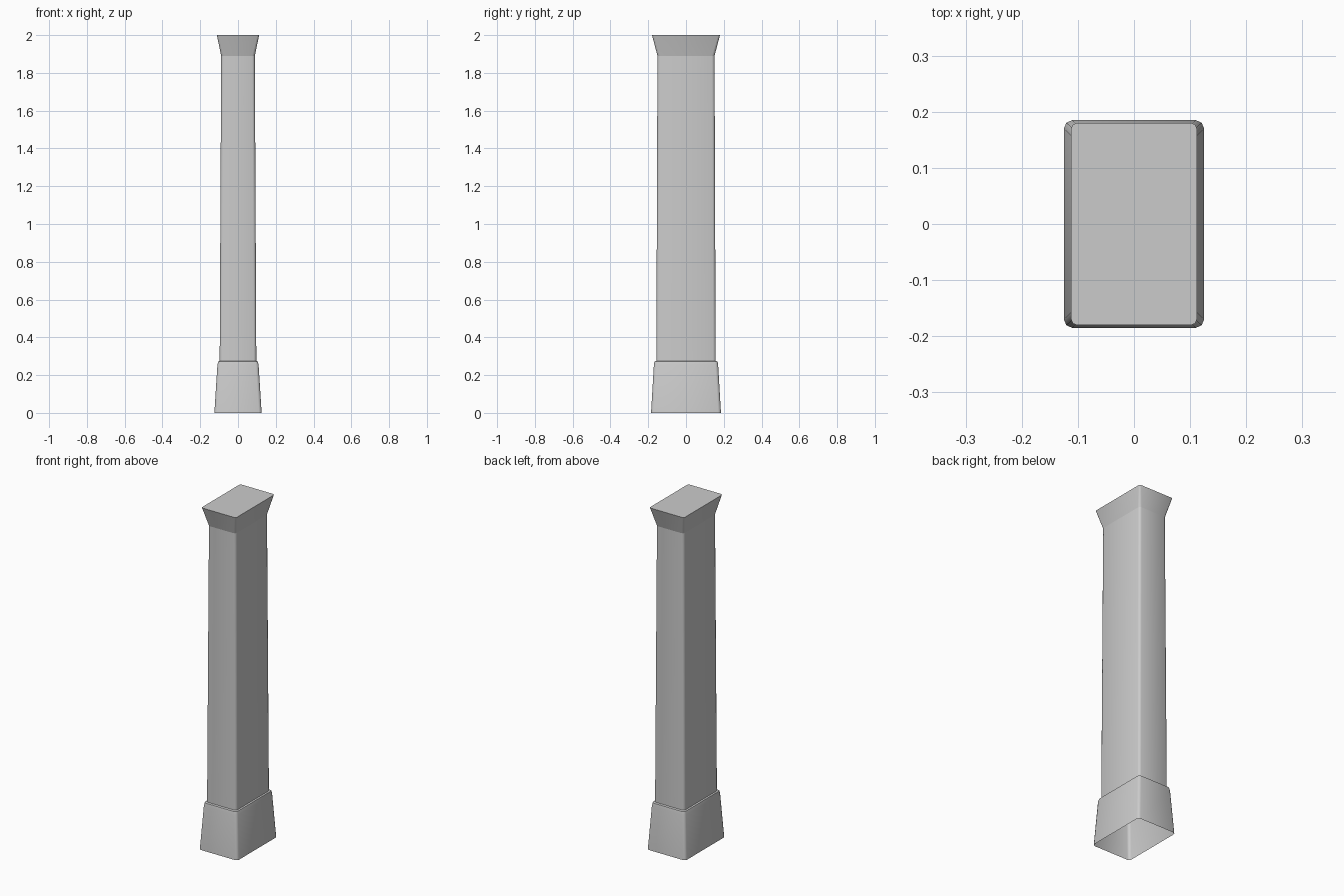
import bpy
import bmesh
import math

cube = bpy.data.objects.get("Cube")
if cube:
    bpy.data.objects.remove(cube, do_unlink=True)

stone = bpy.data.materials.new("pale_grey_stone")
stone.use_nodes = True
colour = (0.6, 0.6, 0.6, 1)
stone.diffuse_color = colour
stone.node_tree.nodes["Principled BSDF"].inputs["Base Color"].default_value = colour


def rounded_ring(bm, hx, hy, z, radius, steps=2):
    """Rectangle with rounded corners, counter-clockwise from above."""
    ring = []
    for q, (sx, sy) in enumerate([(1, 1), (-1, 1), (-1, -1), (1, -1)]):
        for i in range(steps + 1):
            a = math.pi / 2 * (q + i / steps)
            ring.append(bm.verts.new((sx * (hx - radius) + radius * math.cos(a),
                                      sy * (hy - radius) + radius * math.sin(a), z)))
    return ring


def loft(name, sections, cap_top=False):
    """Skin a stack of (half width, half depth, height, corner radius)."""
    bm = bmesh.new()
    rings = [rounded_ring(bm, *s) for s in sections]
    for low, high in zip(rings, rings[1:]):
        n = len(low)
        for i in range(n):
            j = (i + 1) % n
            bm.faces.new((low[i], low[j], high[j], high[i]))
    if cap_top:
        bm.faces.new(rings[-1])
    mesh = bpy.data.meshes.new(name)
    bm.to_mesh(mesh)
    bm.free()
    mesh.materials.append(stone)
    obj = bpy.data.objects.new(name, mesh)
    bpy.context.collection.objects.link(obj)
    bpy.ops.object.select_all(action="DESELECT")
    obj.select_set(True)
    bpy.context.view_layer.objects.active = obj
    bpy.ops.object.shade_smooth_by_angle(angle=math.radians(50))
    return obj


# Tapered plinth, open underneath, with an eased upper edge
loft("plinth", [(0.125, 0.185, 0, 0.015), (0.109, 0.17, 0.255, 0.015),
                (0.105, 0.167, 0.272, 0.014), (0.097, 0.157, 0.275, 0.014)])

# Slightly tapering shaft
loft("shaft", [(0.097, 0.157, 0.275, 0.014), (0.093, 0.154, 1.1, 0.014),
               (0.089, 0.151, 1.89, 0.014)])

# Flared capital with a flat top
loft("capital", [(0.089, 0.151, 1.89, 0.014), (0.112, 0.18, 2, 0.01)], cap_top=True)
